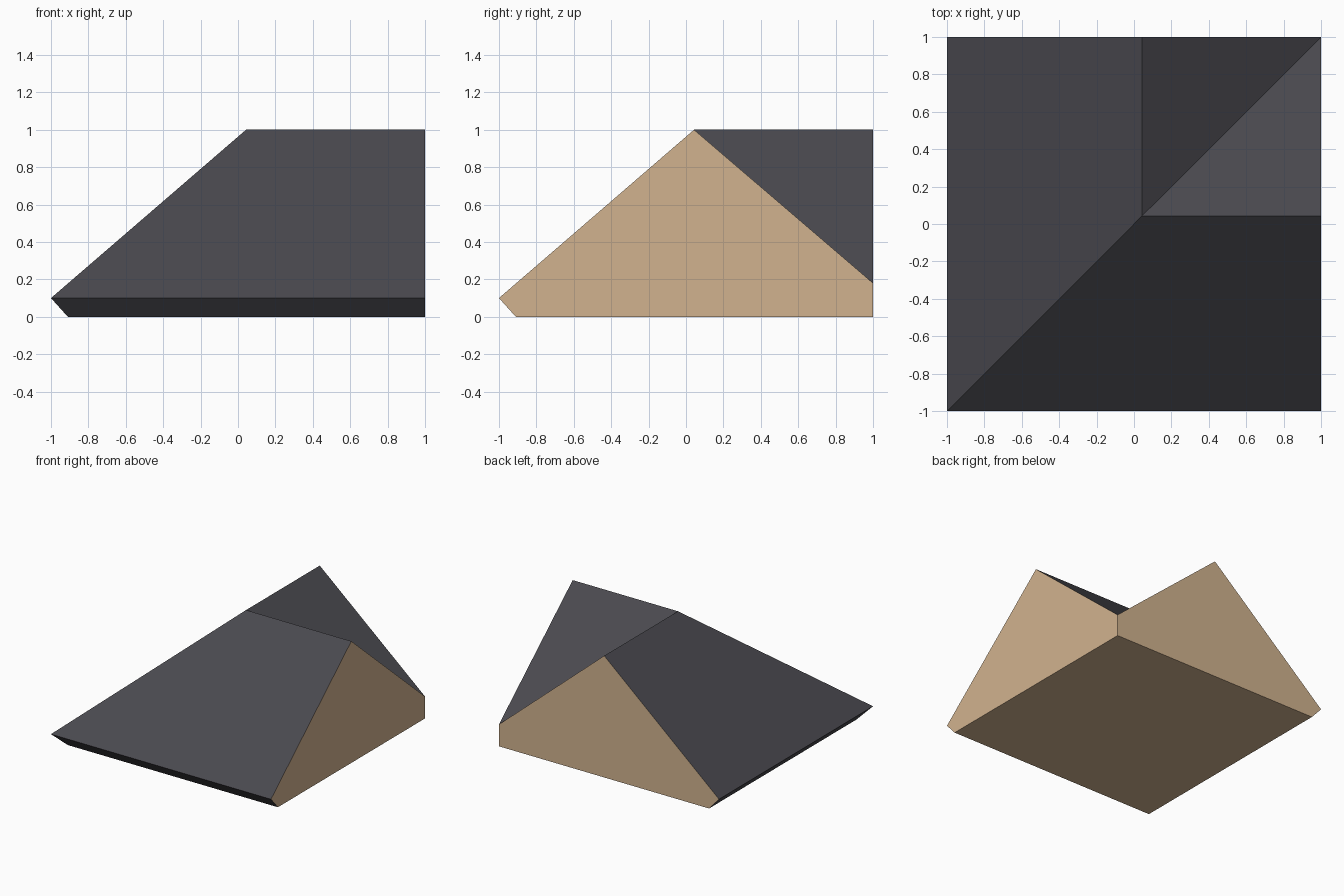
import bpy, bmesh

if "Cube" in bpy.data.objects:
    bpy.data.objects.remove(bpy.data.objects["Cube"])


def material(name, color):
    m = bpy.data.materials.new(name)
    m.diffuse_color = (*color, 1)
    m.use_nodes = True
    m.node_tree.nodes["Principled BSDF"].inputs["Base Color"].default_value = m.diffuse_color
    return m


# Gable section: (distance across the wing, height)
PROFILE = [(-0.91, 0), (-1, 0.1), (0.043, 1), (1, 0.18), (1, 0)]
SLATE_SEGMENTS = (0, 1, 2)          # eave underside, outer slope, inner slope

bm = bmesh.new()
verts = {}


def vert(*co):
    # Shared vertex, so the mitre and valley are welded
    if co not in verts:
        verts[co] = bm.verts.new(co)
    return verts[co]


def face(points, mat):
    unique = list(dict.fromkeys(vert(*p) for p in points))
    if len(unique) > 2:
        bm.faces.new(unique).material_index = mat


# Two identical wings meeting on the diagonal; the second swaps x and y
for swap in (False, True):
    def place(x, y, z):
        return (y, x, z) if swap else (x, y, z)

    # End gable
    face([place(1, t, z) for t, z in PROFILE], 1)
    # Long sides, mitred where x equals y
    for i, (t0, z0) in enumerate(PROFILE):
        t1, z1 = PROFILE[(i + 1) % len(PROFILE)]
        face([place(1, t0, z0), place(1, t1, z1),
              place(t1, t1, z1), place(t0, t0, z0)],
             0 if i in SLATE_SEGMENTS else 1)

bmesh.ops.recalc_face_normals(bm, faces=bm.faces[:])
mesh = bpy.data.meshes.new("corner_roof")
bm.to_mesh(mesh)
bm.free()
mesh.materials.append(material("dark slate", (0.068, 0.067, 0.078)))
mesh.materials.append(material("tan plaster", (0.64, 0.45, 0.275)))
roof = bpy.data.objects.new("corner_roof", mesh)
bpy.context.collection.objects.link(roof)
